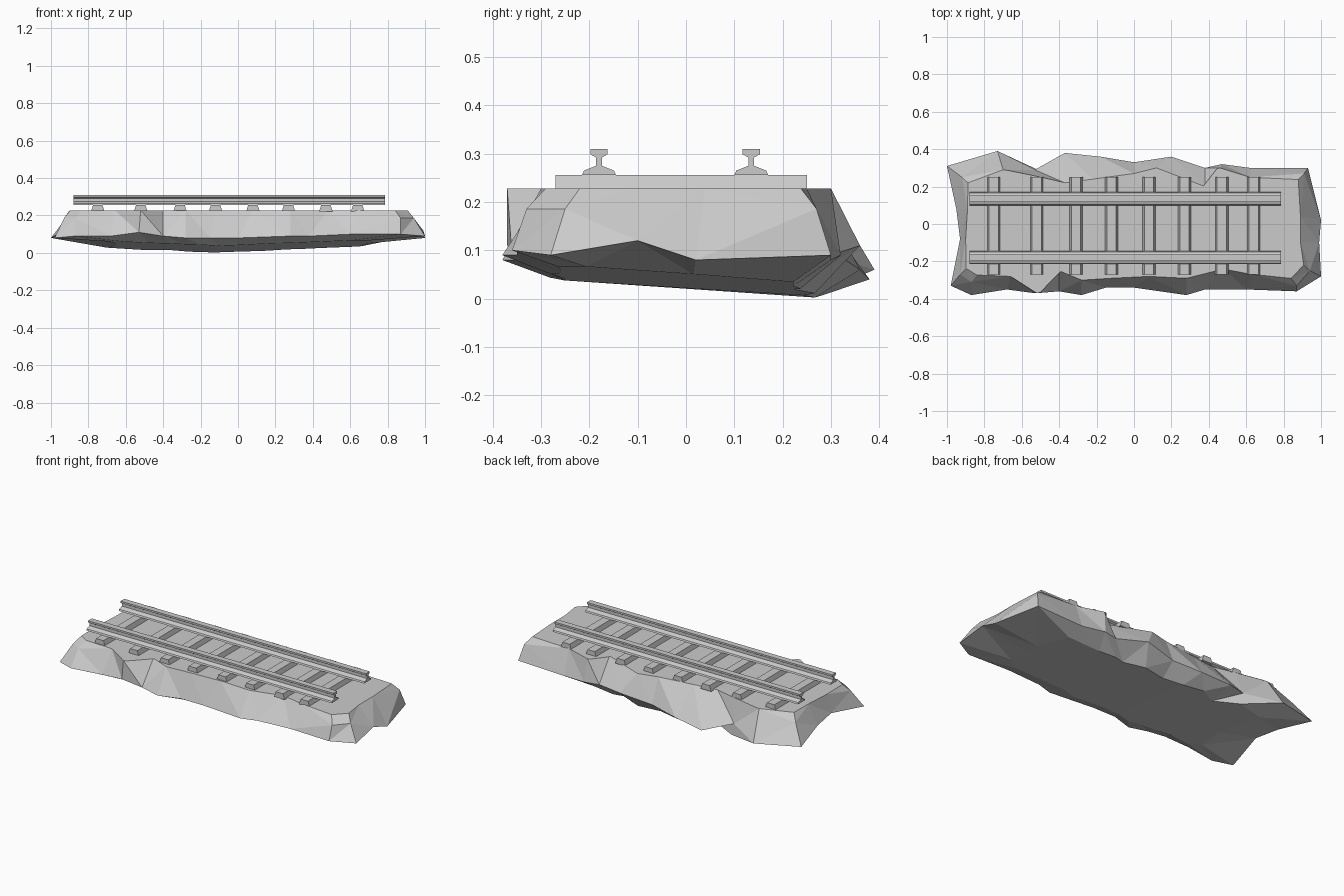
import bpy
import bmesh
from mathutils import Vector

default_cube = bpy.data.objects.get("Cube")
if default_cube:
    bpy.data.objects.remove(default_cube, do_unlink=True)

# One plain grey for every part
grey = bpy.data.materials.new("plain grey")
grey.use_nodes = True
colour = (0.6, 0.6, 0.6, 1.0)
grey.diffuse_color = colour
shader = next(n for n in grey.node_tree.nodes if n.type == "BSDF_PRINCIPLED")
shader.inputs["Base Color"].default_value = colour


def finish(bm, name):
    """Turn a bmesh into a flat-shaded object with outward normals."""
    bmesh.ops.recalc_face_normals(bm, faces=bm.faces[:])
    mesh = bpy.data.meshes.new(name)
    bm.to_mesh(mesh)
    bm.free()
    mesh.materials.append(grey)
    obj = bpy.data.objects.new(name, mesh)
    bpy.context.scene.collection.objects.link(obj)
    return obj


def loft(name, rings, triangulate=False):
    """Bridge closed rings of points and cap both ends."""
    bm = bmesh.new()
    loops = [[bm.verts.new(p) for p in ring] for ring in rings]
    for lower, upper in zip(loops, loops[1:]):
        for i in range(len(lower)):
            bm.faces.new((lower[i - 1], lower[i], upper[i], upper[i - 1]))
    caps = [bm.faces.new(loops[0]), bm.faces.new(loops[-1])]
    if triangulate:
        bmesh.ops.triangulate(bm, faces=[f for f in bm.faces if f not in caps])
        bmesh.ops.triangulate(bm, faces=[f for f in bm.faces if len(f.verts) > 4])
    return finish(bm, name)


# Rocky bed: outer rim (x, y, z) and shoulder (x, y), in hundredths
TOP_Z = 0.228
rim = [
    (-100, 31, 8, -92, 25), (-73, 39, 6, -70, 29), (-53, 29, 9, -50, 25),
    (-37, 38, 4, -37, 22), (-18, 36, 6, -22, 24), (0, 33, 8, 0, 27),
    (20, 36, 11, 12, 30), (38, 30, 9, 38, 20), (47, 32, 9, 46, 30),
    (62, 30, 8, 62, 25), (93, 30, 9, 91, 27), (100, 2, 8, 89, 4),
    (99, -10, 12, 89, -10), (100, -28, 9, 94, -25), (87, -36, 10, 87, -33),
    (60, -35, 10, 64, -27), (38, -35, 9, 48, -24), (28, -38, 9, 28, -29),
    (0, -34, 8, 8, -28), (-15, -34, 8, -12, -29), (-28, -38, 8, -28, -30),
    (-40, -36, 9, -40, -25), (-53, -37, 11, -52, -37), (-68, -35, 9, -66, -28),
    (-87, -38, 9, -87, -31), (-98, -33, 8, -93, -27), (-93, -8, 12, -90, -8),
    (-95, 8, 11, -89, 8),
]
outer = [Vector(p[:3]) / 100 for p in rim]


def shoulder(x, y):
    """The upper edge sits level except for worn-down corners."""
    worn = abs(x) > 0.86 and abs(y) > 0.2
    return Vector((x, y, TOP_Z - (0.042 if worn else 0.0)))


def plateau(p):
    """Pull a shoulder point slightly inward to form the flat top."""
    return Vector((p.x * 0.965, p.y * (0.88 if p.z < TOP_Z else 0.99), TOP_Z))


def underside(p):
    """Pull a rim point inward and down onto the tilted base."""
    x, y = p.x * 0.7, p.y * 0.74
    return Vector((x, y, max(0.0, 0.02 - 0.07 * y + 0.04 * abs(x + 0.1))))


upper = [shoulder(p[3] / 100, p[4] / 100) for p in rim]
loft("rocky_bed", [[underside(p) for p in outer], outer, upper,
                   [plateau(p) for p in upper]], True)

# Sleepers: tapered bars lying across the bed
SLEEPER_TOP = 0.256
section = [(-0.036, TOP_Z - 0.006), (0.036, TOP_Z - 0.006),
           (0.025, SLEEPER_TOP), (-0.025, SLEEPER_TOP)]
for n, x in enumerate((-0.75, -0.52, -0.31, -0.12, 0.08, 0.27, 0.47, 0.64)):
    loft(f"sleeper_{n + 1}",
         [[(x + dx, y, z) for dx, z in section] for y in (-0.27, 0.25)])

# Rails: mirrored foot, web and head section run along x
half = [(0.035, 0), (0.031, 0.009), (0.006, 0.019), (0.006, 0.036),
        (0.018, 0.043), (0.018, 0.054)]
profile = half + [(-w, h) for w, h in reversed(half)]
for name, y in (("front_rail", -0.18), ("back_rail", 0.135)):
    loft(name, [[(x, y + w, SLEEPER_TOP + h) for w, h in profile]
                for x in (-0.88, 0.787)])
